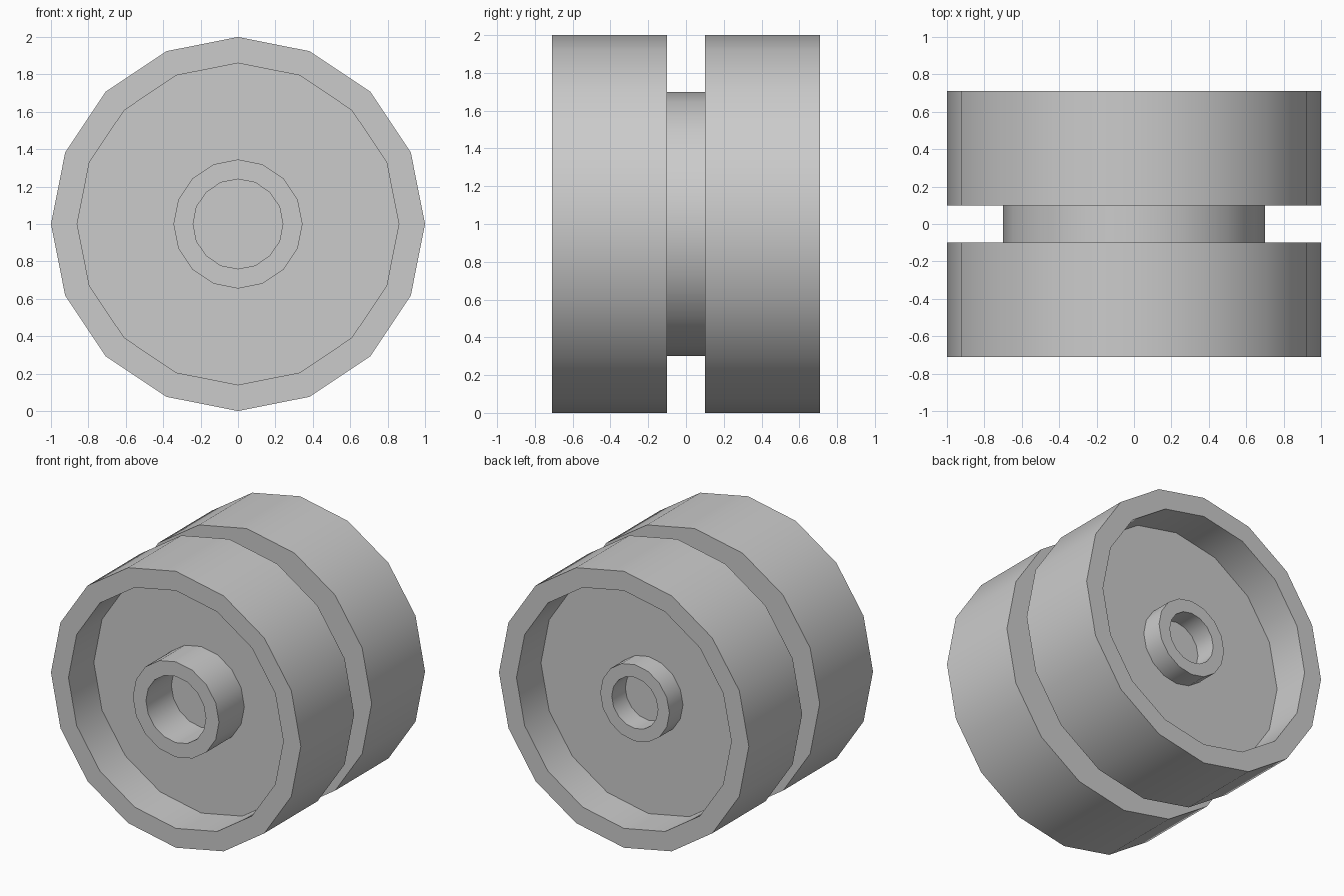
import bpy, bmesh, math

if "Cube" in bpy.data.objects:
    bpy.data.objects.remove(bpy.data.objects["Cube"], do_unlink=True)

SIDES = 16
grey = bpy.data.materials.new("light grey")
grey.use_nodes = True
colour = (0.6, 0.6, 0.6, 1)
grey.diffuse_color = colour
grey.node_tree.nodes["Principled BSDF"].inputs["Base Color"].default_value = colour


def lathe(name, profile):
    """Spin (radius, y) points around the wheel axis; zero radius makes a pole."""
    bm = bmesh.new()
    rings = []
    for r, y in profile:
        if r == 0:
            rings.append([bm.verts.new((0, y, 1))] * SIDES)
        else:
            angles = [2 * math.pi * i / SIDES for i in range(SIDES)]
            rings.append([bm.verts.new((r * math.sin(a), y, 1 + r * math.cos(a)))
                          for a in angles])
    for a, b in zip(rings, rings[1:]):
        for i in range(SIDES):
            j = (i + 1) % SIDES
            bm.faces.new(dict.fromkeys((a[i], a[j], b[j], b[i])))
    bmesh.ops.recalc_face_normals(bm, faces=bm.faces)
    mesh = bpy.data.meshes.new(name)
    bm.to_mesh(mesh)
    bm.free()
    mesh.materials.append(grey)
    obj = bpy.data.objects.new(name, mesh)
    bpy.context.collection.objects.link(obj)
    bpy.ops.object.select_all(action='DESELECT')
    bpy.context.view_layer.objects.active = obj
    obj.select_set(True)
    bpy.ops.object.shade_smooth_by_angle(angle=math.radians(30))
    return obj


def drum(name, side, floor, hub_end, hub_r, hole_r):
    """Wheel half: rim, recessed dish and hollow hub, facing along side * y."""
    profile = [(0, 0.1), (1, 0.1), (1, 0.71), (0.86, 0.71), (0.86, floor),
               (hub_r, floor), (hub_r, hub_end), (hole_r, hub_end),
               (hole_r, floor), (0, floor)]
    return lathe(name, [(r, side * y) for r, y in profile])


# Two wheel halves joined by a narrower core
drum("front_drum", -1, 0.42, 0.71, 0.345, 0.24)
drum("back_drum", 1, 0.43, 0.585, 0.277, 0.185)
lathe("core", [(0, -0.1), (0.7, -0.1), (0.7, 0.1), (0, 0.1)])
